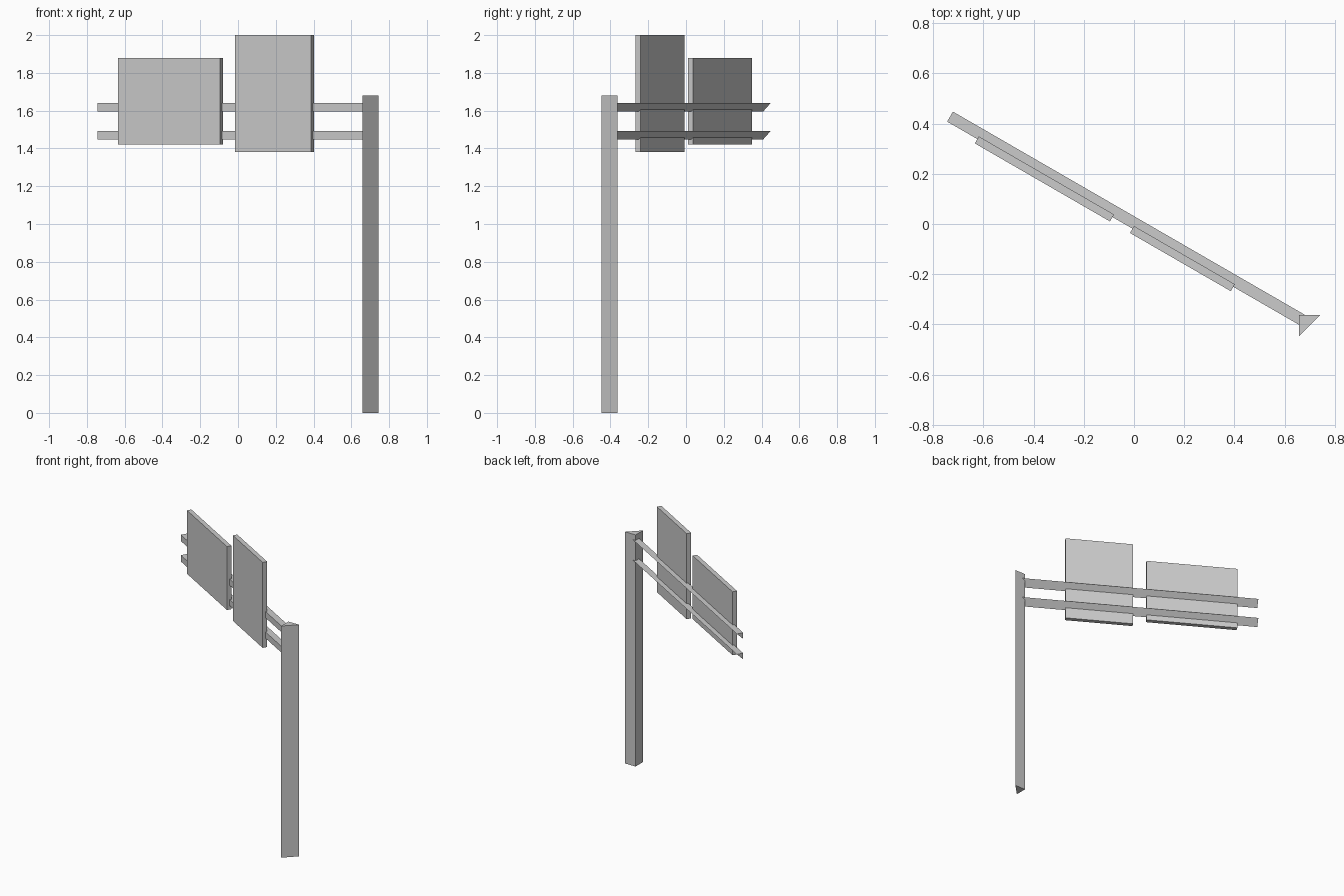
import bpy, bmesh, math
from mathutils import Matrix

if "Cube" in bpy.data.objects:
    bpy.data.objects.remove(bpy.data.objects["Cube"])

# Sign arm runs 30 degrees off the x axis; u = along the arm, v = across it
ARM = Matrix.Rotation(math.radians(-30), 4, 'Z')
# maps a profile (x, y, extrusion z) to (v, z, u)
ALONG = Matrix(((0, 0, 1, 0), (1, 0, 0, 0), (0, 1, 0, 0), (0, 0, 0, 1)))


def prism(name, profile, start, end, matrix):
    """Extrude a closed 2D profile from start to end, then place it."""
    bm = bmesh.new()
    face = bm.faces.new([bm.verts.new((a, b, start)) for a, b in profile])
    out = bmesh.ops.extrude_face_region(bm, geom=[face])
    top = [g for g in out["geom"] if isinstance(g, bmesh.types.BMVert)]
    bmesh.ops.translate(bm, verts=top, vec=(0, 0, end - start))
    bm.transform(matrix)
    # close the starting cap if the extrusion consumed it
    bmesh.ops.holes_fill(bm, edges=[e for e in bm.edges if e.is_boundary])
    bmesh.ops.recalc_face_normals(bm, faces=bm.faces)
    mesh = bpy.data.meshes.new(name)
    bm.to_mesh(mesh)
    bm.free()
    obj = bpy.data.objects.new(name, mesh)
    bpy.context.collection.objects.link(obj)
    return obj


# Triangular post
prism("post", [(0.658, -0.447), (0.743, -0.362), (0.658, -0.362)],
      0, 1.68, Matrix.Identity(4))

# Two triangular rails: flat front and top, sloping underside
for name, z in (("lower_rail", 1.447), ("upper_rail", 1.595)):
    prism(name, [(-0.019, z), (0.027, z + 0.045), (-0.019, z + 0.045)],
          -0.849, 0.79, ARM @ ALONG)

# Two flat sign panels, slightly sunk into the rail fronts
for name, u0, u1, z0, z1 in (("wide_panel", -0.71, -0.088, 1.42, 1.88),
                             ("tall_panel", 0.004, 0.468, 1.38, 2.0)):
    prism(name, [(-0.039, z0), (-0.007, z0), (-0.007, z1), (-0.039, z1)],
          u0, u1, ARM @ ALONG)
